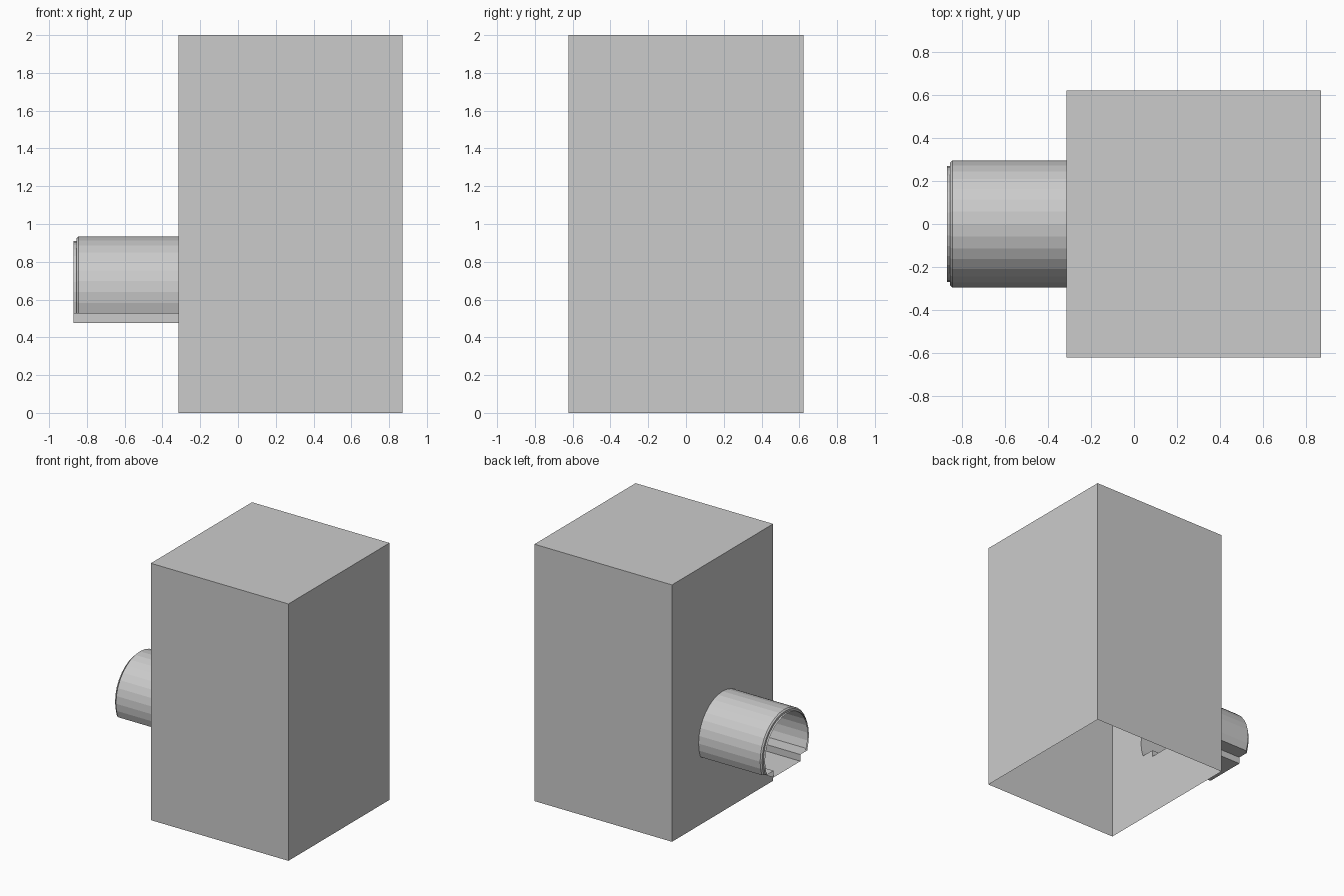
import bpy, bmesh, math

if "Cube" in bpy.data.objects:
    bpy.data.objects.remove(bpy.data.objects["Cube"])

X0, X1, W, H = -0.315, 0.87, 0.622, 2.0      # box extents
CZ, R = 0.64, 0.295                          # arch centre height and radius
LEDGE, FLOOR, CH = 0.527, 0.475, 0.165       # ledge, channel floor, channel half width


def profile(x, r):
    """Arch (20 sides of a 32-gon) closed below by two ledges and a shallow channel."""
    pts = []
    for i in range(21):
        a = math.radians(-22.5 + 11.25 * i)
        z = LEDGE if i in (0, 20) else CZ + r * math.sin(a)
        pts.append((x, r * math.cos(a), z))
    return pts + [(x, -CH, LEDGE), (x, -CH, FLOOR), (x, CH, FLOOR), (x, CH, LEDGE)]


def finish(name, bm):
    me = bpy.data.meshes.new(name)
    bm.to_mesh(me)
    bm.free()
    ob = bpy.data.objects.new(name, me)
    bpy.context.collection.objects.link(ob)
    return ob


# Main block: thin shell, open underneath, with an arch-shaped opening on the left
bm = bmesh.new()
lo = [bm.verts.new((x, y, 0)) for x, y in ((X0, -W), (X1, -W), (X1, W), (X0, W))]
hi = [bm.verts.new((v.co.x, v.co.y, H)) for v in lo]
for i in range(3):
    bm.faces.new((lo[i], lo[i + 1], hi[i + 1], hi[i]))
bm.faces.new(hi)
hole = [bm.verts.new(p) for p in profile(X0, R)]
edges = []
for loop in ([lo[0], lo[3], hi[3], hi[0]], hole):
    for a, b in zip(loop, loop[1:] + loop[:1]):
        edges.append(bm.edges.get((a, b)) or bm.edges.new((a, b)))
bmesh.ops.triangle_fill(bm, use_beauty=True, use_dissolve=False,
                        edges=edges, normal=(-1, 0, 0))
for f in bm.faces:
    f.normal_update()
    if abs(f.normal.x) > 0.9 and f.calc_center_median().x < 0 and f.normal.x > 0:
        f.normal_flip()
finish("main_block", bm)

# Entrance tunnel: open tube with a bevelled, stepped lip at its outer end
bm = bmesh.new()
rings = [[bm.verts.new(p) for p in profile(x, r)]
         for x, r in ((X0, R), (-0.845, R), (-0.855, 0.285), (-0.856, 0.27), (-0.87, 0.27))]
for a, b in zip(rings, rings[1:]):
    n = len(a)
    for i in range(n):
        j = (i + 1) % n
        bm.faces.new((a[i], a[j], b[j], b[i]))
# Point the faces outward, judged by the crown of the arch
bm.normal_update()
crown = min(bm.faces, key=lambda f: (f.calc_center_median().x < -0.6,
                                     -f.calc_center_median().z))
if crown.normal.z < 0:
    bmesh.ops.reverse_faces(bm, faces=bm.faces[:])
finish("entrance_tunnel", bm)
